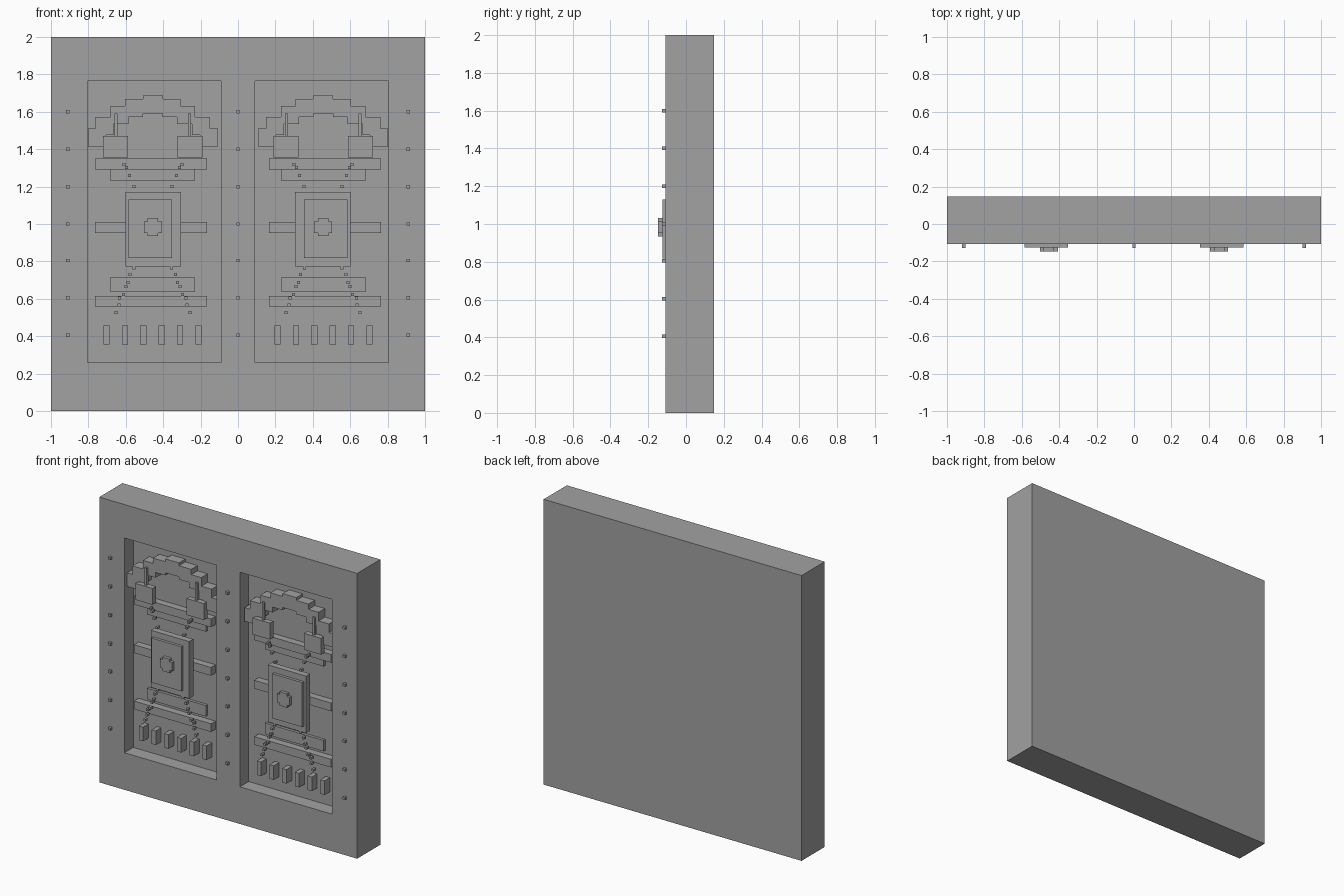
import bpy
import bmesh
from mathutils import Vector

if "Cube" in bpy.data.objects:
    bpy.data.objects.remove(bpy.data.objects["Cube"])

GREY = (0.36, 0.36, 0.36, 1)
stone = bpy.data.materials.new("stone grey")
stone.use_nodes = True
stone.diffuse_color = GREY
stone.node_tree.nodes["Principled BSDF"].inputs["Base Color"].default_value = GREY

FRONT, BACK, FLOOR = -0.108, 0.148, -0.01
CENTRE = 0.455  # distance of each panel's ornament from the middle


def add_box(bm, x0, x1, y0, y1, z0, z1):
    made = bmesh.ops.create_cube(bm, size=1)["verts"]
    for v in made:
        v.co = Vector(((x0 + x1) / 2 + v.co.x * (x1 - x0),
                       (y0 + y1) / 2 + v.co.y * (y1 - y0),
                       (z0 + z1) / 2 + v.co.z * (z1 - z0)))


def finish(bm, name):
    bmesh.ops.recalc_face_normals(bm, faces=bm.faces)
    mesh = bpy.data.meshes.new(name)
    bm.to_mesh(mesh)
    bm.free()
    mesh.materials.append(stone)
    obj = bpy.data.objects.new(name, mesh)
    bpy.context.collection.objects.link(obj)


def boxes(name, items):
    bm = bmesh.new()
    for item in items:
        add_box(bm, *item)
    finish(bm, name)


def panel_part(name, y0, y1, rects):
    """Rectangles (x0, x1, z0, z1) around the ornament centre, mirrored to both panels."""
    for side, label in ((1, "left"), (-1, "right")):
        items = []
        for x0, x1, z0, z1 in rects:
            a, b = sorted((side * (CENTRE + x0), side * (CENTRE + x1)))
            items.append((a, b, y0, y1, z0, z1))
        boxes(label + "_" + name, items)


def both(rects):
    return rects + [(-x1, -x0, z0, z1) for x0, x1, z0, z1 in rects]


def dots(points, s=0.008):
    return [(x - s, x + s, z - s, z + s) for x, z in points]


# slab with two sunken panels
bm = bmesh.new()
add_box(bm, -1, 1, FRONT, BACK, 0, 2)
cuts = [((x, 0, 0), (1, 0, 0)) for x in (-0.805, -0.09, 0.09, 0.805)]
cuts += [((0, 0, z), (0, 0, 1)) for z in (0.26, 1.765)]
for co, no in cuts:
    bmesh.ops.bisect_plane(bm, geom=bm.verts[:] + bm.edges[:] + bm.faces[:],
                           plane_co=co, plane_no=no)
sunk = [f for f in bm.faces if f.normal.y < -0.9
        and 0.26 < f.calc_center_median().z < 1.76
        and 0.09 < abs(f.calc_center_median().x) < 0.8]
for face in sunk:
    wall = bmesh.ops.extrude_discrete_faces(bm, faces=[face])["faces"][0]
    bmesh.ops.translate(bm, verts=wall.verts[:], vec=(0, FLOOR - FRONT, 0))
finish(bm, "slab")

# rivets on the border
boxes("rivets", [(x - 0.009, x + 0.009, -0.127, FRONT + 0.01, z - 0.009, z + 0.009)
                 for x in (-0.91, 0, 0.91)
                 for z in (0.405, 0.605, 0.805, 1.0, 1.2, 1.4, 1.6)])

# stepped arch of square blocks
steps = [(0.1, 1.62), (0.178, 1.583), (0.258, 1.523), (0.3, 1.463)]
arch = both([(x - 0.048, x + 0.048, z - 0.048, z + 0.048) for x, z in steps])
arch.append((-0.053, 0.053, 1.59, 1.688))
panel_part("arch", -0.08, FLOOR, arch)

# pads and thin posts at the ends of the arch
panel_part("pads", -0.108, -0.07, both([(0.132, 0.266, 1.355, 1.47)]))
panel_part("posts", -0.095, -0.075, both([(0.188, 0.204, 1.465, 1.592)]))

# horizontal bars, wide ones deep and narrow ones shallow
WIDE, NARROW = (-0.288, 0.31), (-0.226, 0.229)
panel_part("wide_bars", -0.06, FLOOR,
           [WIDE + z for z in ((1.292, 1.35), (0.952, 1.01), (0.558, 0.615))])
panel_part("narrow_bars", -0.03, FLOOR,
           [NARROW + z for z in ((1.233, 1.292), (0.638, 0.715))])

# central plaque with a raised plate and a round boss
panel_part("plaque", -0.105, -0.06, [(-0.15, 0.147, 0.772, 1.172)])
panel_part("plate", -0.125, -0.1, [(-0.103, 0.13, 0.818, 1.13)])
panel_part("boss", -0.148, -0.12, [(-0.048, 0.048, 0.953, 1.013),
                                   (-0.028, 0.028, 0.935, 1.032)])

# beaded chains above and below the plaque
beads = [(0.155, 1.318), (0.142, 1.303), (0.125, 1.26), (0.102, 1.2),
         (0.1, 0.765), (0.122, 0.73), (0.132, 0.688), (0.144, 0.665),
         (0.158, 0.622), (0.178, 0.605), (0.182, 0.567), (0.198, 0.527)]
panel_part("beads", -0.105, -0.08, both(dots(beads)))

# row of slats along the bottom
panel_part("slats", -0.07, FLOOR,
           [(0.232 - i * 0.0985, 0.265 - i * 0.0985, 0.357, 0.456) for i in range(6)])
